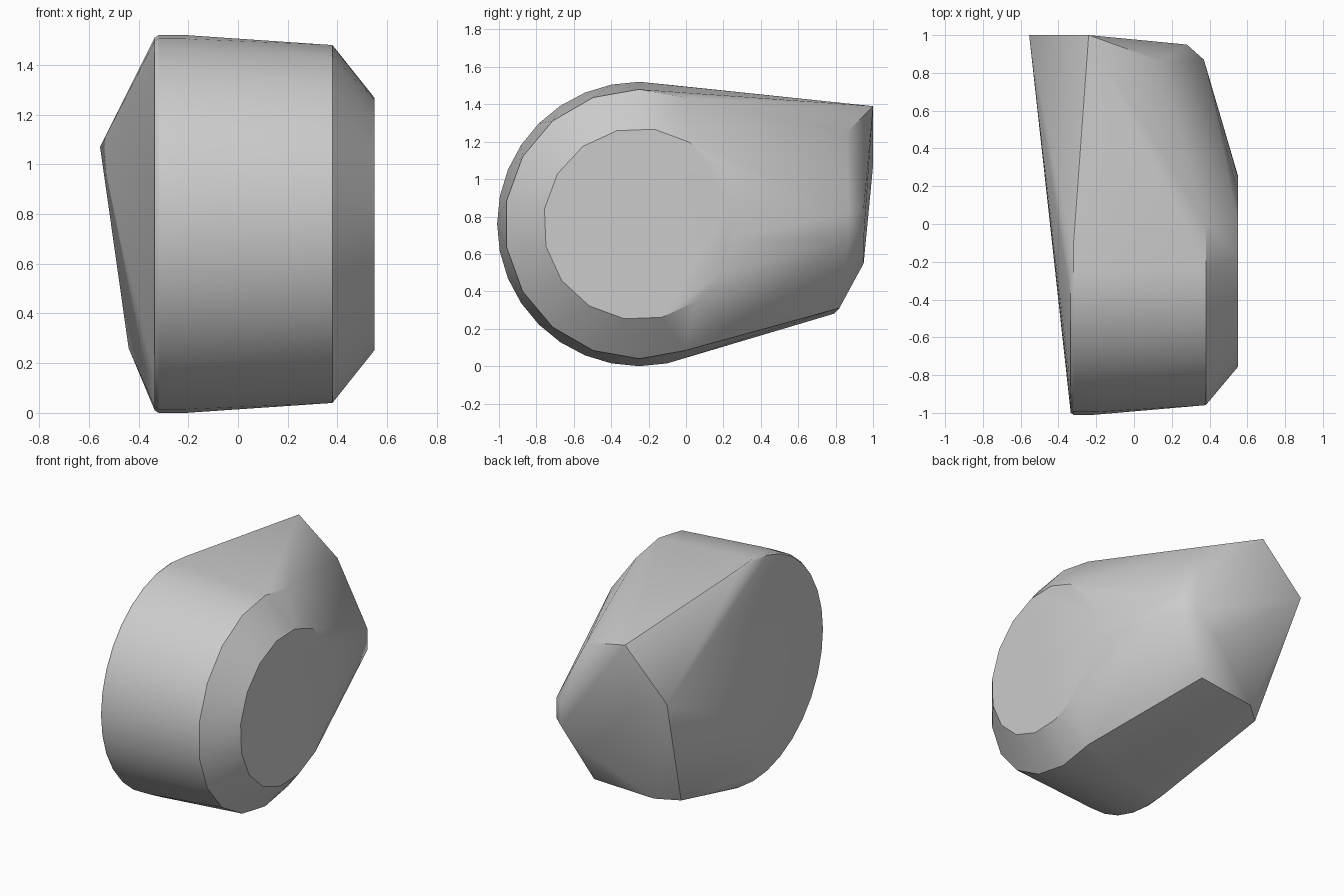
import bpy, bmesh, math

cube = bpy.data.objects.get("Cube")
if cube:
    bpy.data.objects.remove(cube, do_unlink=True)

CENTRE_Y, CENTRE_Z = -0.25, 0.76


def ring(bm, x, radius, sides, start=0.0):
    """Add a circle of points facing along x."""
    for i in range(sides):
        a = math.radians(start) + math.tau * i / sides
        bm.verts.new((x, CENTRE_Y + radius * math.cos(a),
                      CENTRE_Z + radius * math.sin(a)))


bm = bmesh.new()

# Rounded drum: wide rim, tapered wall, chamfer and small flat disc
ring(bm, -0.335, 0.75, 32)
ring(bm, -0.32, 0.76, 32)
ring(bm, -0.21, 0.76, 32)
ring(bm, 0.38, 0.72, 18, 90)
ring(bm, 0.55, 0.513, 16, -9)

# Corners of the faceted tail
for corner in [
    (-0.555, 1.0, 1.07), (-0.24, 1.0, 1.39), (0.15, 0.86, 1.25),
    (0.37, 0.87, 0.82), (0.37, 0.87, 0.68),
    (0.28, 0.95, 0.84), (0.28, 0.95, 0.68), (0.1, 0.95, 0.55),
    (0.12, 0.82, 0.31), (-0.31, 0.79, 0.28), (-0.44, 0.68, 0.26),
]:
    bm.verts.new(corner)

# Stretch one skin over all the points
hull = bmesh.ops.convex_hull(bm, input=bm.verts[:])
loose = {g for g in hull["geom_interior"] + hull["geom_unused"]
         if isinstance(g, bmesh.types.BMVert)}
bmesh.ops.delete(bm, geom=list(loose), context="VERTS")
bmesh.ops.dissolve_limit(bm, angle_limit=math.radians(0.5),
                         verts=bm.verts[:], edges=bm.edges[:])
bmesh.ops.recalc_face_normals(bm, faces=bm.faces[:])

mesh = bpy.data.meshes.new("tapered_shell")
bm.to_mesh(mesh)
bm.free()
shell = bpy.data.objects.new("tapered_shell", mesh)
bpy.context.collection.objects.link(shell)

# Plain grey surface
grey = bpy.data.materials.new("plain grey")
grey.use_nodes = True
colour = (0.6, 0.6, 0.6, 1.0)
grey.diffuse_color = colour
grey.node_tree.nodes["Principled BSDF"].inputs["Base Color"].default_value = colour
mesh.materials.append(grey)

# Smooth walls with crisp rims
bpy.ops.object.select_all(action="DESELECT")
shell.select_set(True)
bpy.context.view_layer.objects.active = shell
bpy.ops.object.shade_smooth_by_angle(angle=math.radians(30))
